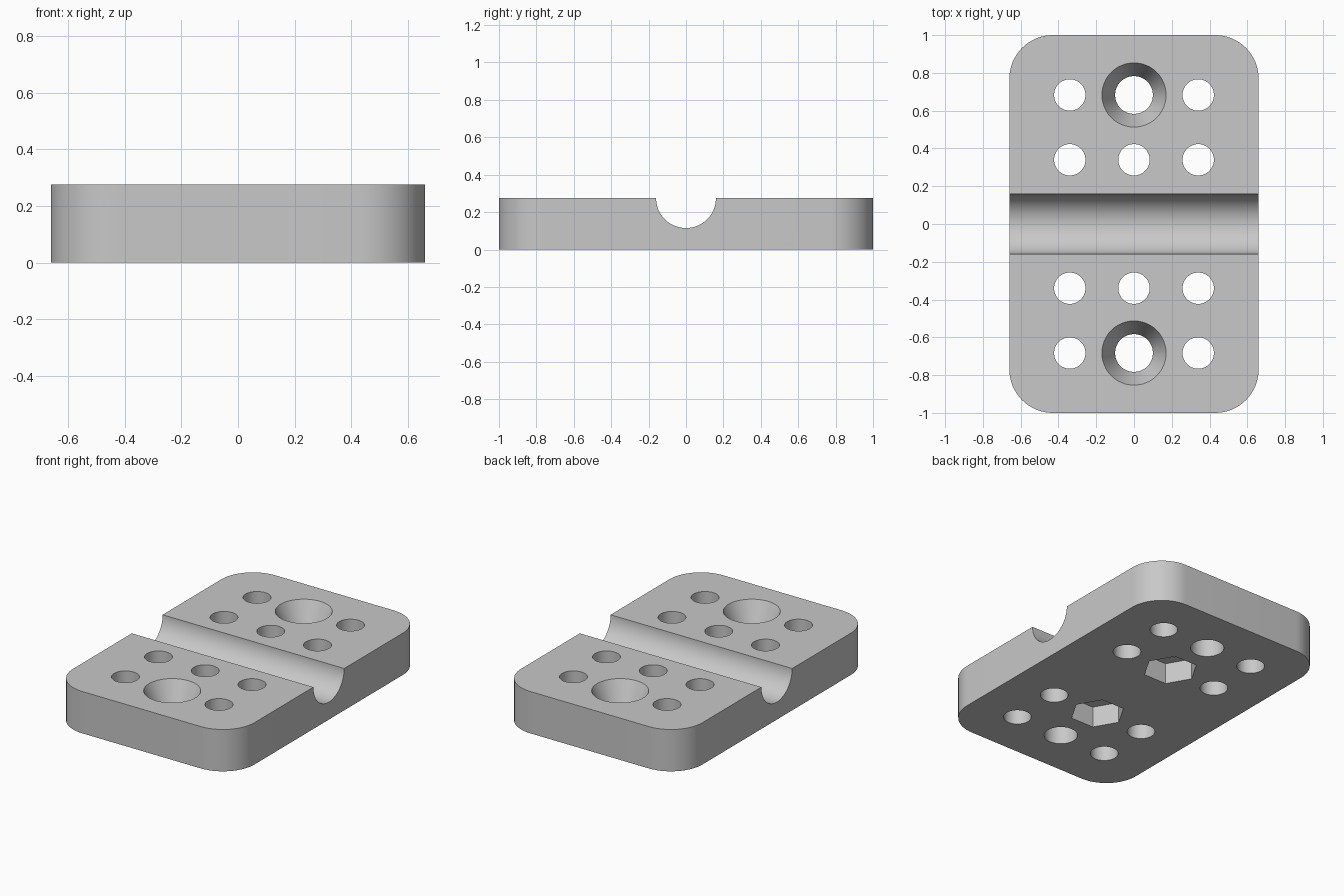
import bpy, bmesh, math
from mathutils import Matrix

WIDTH, LENGTH, HEIGHT = 1.32, 2.0, 0.275
CORNER = 0.23
ROW_IN, ROW_OUT, COLUMN = 0.34, 0.683, 0.34

default = bpy.data.objects.get("Cube")
if default:
    bpy.data.objects.remove(default, do_unlink=True)

grey = bpy.data.materials.new("plain grey")
grey.use_nodes = True
colour = (0.58, 0.58, 0.58, 1)
grey.diffuse_color = colour
grey.node_tree.nodes["Principled BSDF"].inputs["Base Color"].default_value = colour


def to_object(bm, name):
    bmesh.ops.recalc_face_normals(bm, faces=bm.faces)
    mesh = bpy.data.meshes.new(name)
    bm.to_mesh(mesh)
    bm.free()
    mesh.materials.append(grey)
    obj = bpy.data.objects.new(name, mesh)
    bpy.context.collection.objects.link(obj)
    return obj


def frustum(name, x, y, z0, z1, r0, r1, sides=64, turn=None):
    """Upright tapered cylinder from z0 to z1, optionally turned about its centre."""
    bm = bmesh.new()
    place = Matrix.Translation((x, y, (z0 + z1) / 2)) @ (turn or Matrix())
    bmesh.ops.create_cone(bm, cap_ends=True, segments=sides, radius1=r0,
                          radius2=r1, depth=z1 - z0, matrix=place)
    obj = to_object(bm, name)
    obj.hide_render = True
    return obj


# Plate with rounded upright corners
bm = bmesh.new()
bmesh.ops.create_cube(bm, size=1, matrix=Matrix.Translation((0, 0, HEIGHT / 2))
                      @ Matrix.Diagonal((WIDTH, LENGTH, HEIGHT, 1)))
upright = [e for e in bm.edges if abs(e.verts[0].co.z - e.verts[1].co.z) > 0.1]
bmesh.ops.bevel(bm, geom=upright, offset=CORNER, segments=16, profile=0.5,
                affect='EDGES')
plate = to_object(bm, "clamp_plate")

# Half-round groove across the top
cutters = [frustum("groove_cutter", 0, 0, HEIGHT - 1, HEIGHT + 1, 0.16, 0.16, 96,
                   Matrix.Rotation(math.pi / 2, 4, 'Y'))]

for side in (-1, 1):
    # Plain through holes
    spots = [(x, y) for x in (-COLUMN, COLUMN) for y in (ROW_IN, ROW_OUT)]
    for x, y in spots + [(0, ROW_IN)]:
        cutters.append(frustum("hole_cutter", x, side * y, -0.1, HEIGHT + 0.1,
                               0.083, 0.083))
    # Hexagonal nut pocket underneath; first corner lies along x
    cutters.append(frustum("nut_pocket_cutter", 0, side * ROW_IN, -0.137, 0.137,
                           0.165, 0.165, 6, Matrix.Rotation(math.pi / 2, 4, 'Z')))
    # Countersunk screw hole
    y = side * ROW_OUT
    cutters.append(frustum("screw_hole_cutter", 0, y, -0.1, HEIGHT + 0.1, 0.1, 0.1))
    cutters.append(frustum("countersink_cutter", 0, y, HEIGHT - 0.15, HEIGHT + 0.15,
                           0.1, 0.24))

# Cut everything out of the plate, then drop the cutters
for cutter in cutters:
    mod = plate.modifiers.new(cutter.name, 'BOOLEAN')
    mod.operation = 'DIFFERENCE'
    mod.solver = 'EXACT'
    mod.object = cutter
bpy.context.view_layer.update()
cut = bpy.data.meshes.new_from_object(
    plate.evaluated_get(bpy.context.evaluated_depsgraph_get()))
plate.modifiers.clear()
plate.data = cut
cut.materials.clear()
cut.materials.append(grey)
for poly in cut.polygons:
    poly.material_index = 0
for cutter in cutters:
    bpy.data.objects.remove(cutter, do_unlink=True)

# Smooth round walls, crisp rims
bpy.ops.object.select_all(action='DESELECT')
plate.select_set(True)
bpy.context.view_layer.objects.active = plate
bpy.ops.object.shade_smooth_by_angle(angle=math.radians(20))
